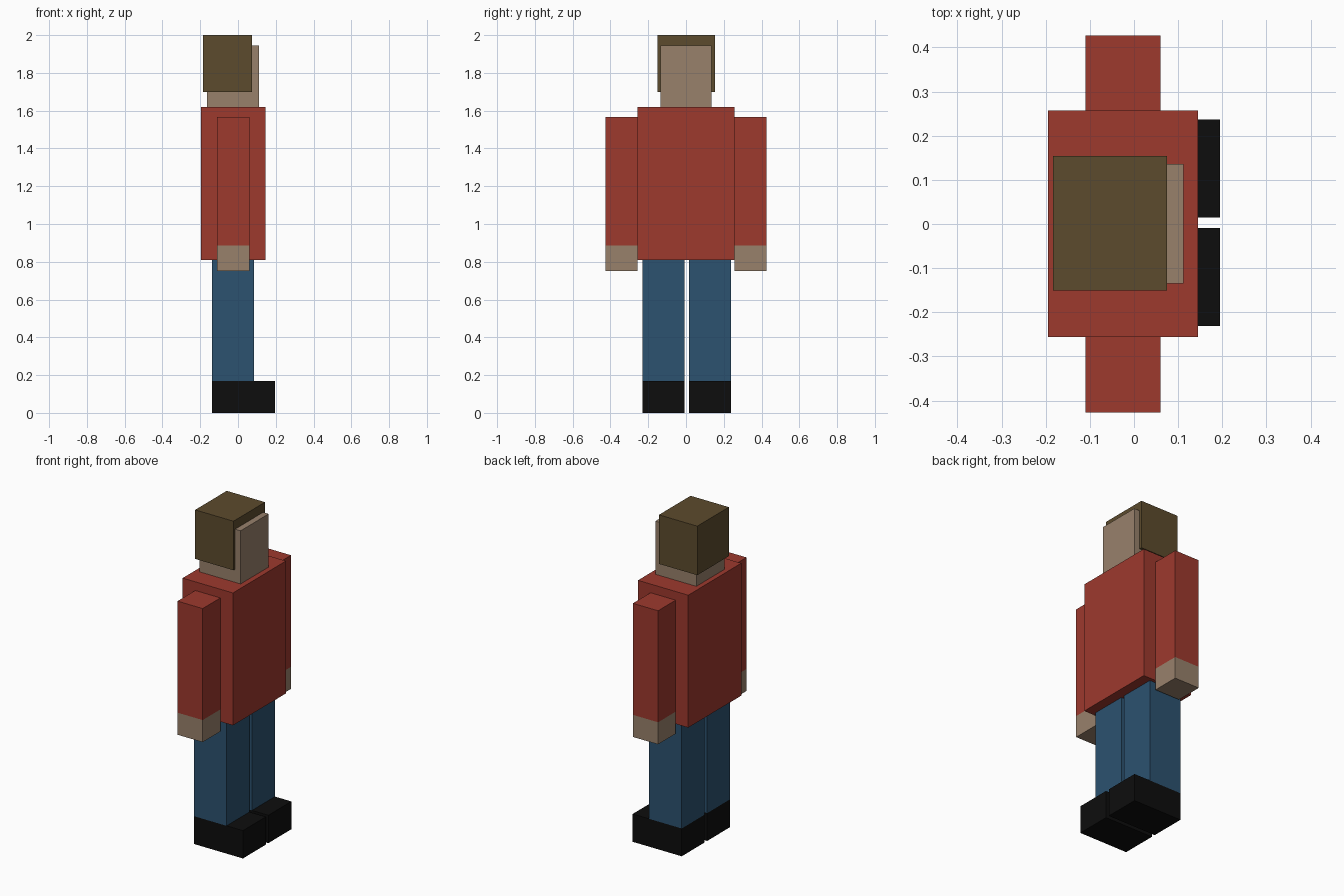
import bpy
import bmesh
from mathutils import Vector

old = bpy.data.objects.get("Cube")
if old:
    bpy.data.objects.remove(old, do_unlink=True)


def material(name, rgb):
    mat = bpy.data.materials.new(name)
    mat.use_nodes = True
    colour = (*rgb, 1.0)
    mat.diffuse_color = colour
    bsdf = mat.node_tree.nodes["Principled BSDF"]
    bsdf.inputs["Base Color"].default_value = colour
    bsdf.inputs["Roughness"].default_value = 0.9
    return mat


red = material("red jumper", (0.337, 0.041, 0.027))
skin = material("skin", (0.314, 0.220, 0.148))
brown = material("brown hair", (0.107, 0.070, 0.026))
blue = material("blue denim", (0.025, 0.084, 0.162))
black = material("black leather", (0.004, 0.004, 0.004))


def box(name, xs, ys, zs, mat):
    """Flat-sided block spanning the given ranges."""
    low, high = (Vector(p) for p in zip(xs, ys, zs))
    bm = bmesh.new()
    bmesh.ops.create_cube(bm, size=1)
    bmesh.ops.scale(bm, vec=high - low, verts=bm.verts)
    mesh = bpy.data.meshes.new(name)
    bm.to_mesh(mesh)
    bm.free()
    mesh.materials.append(mat)
    obj = bpy.data.objects.new(name, mesh)
    obj.location = (low + high) / 2
    bpy.context.collection.objects.link(obj)
    return obj


# Body and head, with the face towards +x
box("torso", (-0.195, 0.145), (-0.256, 0.257), (0.81, 1.62), red)
box("head", (-0.165, 0.112), (-0.135, 0.136), (1.62, 1.945), skin)
box("hair", (-0.184, 0.075), (-0.151, 0.154), (1.70, 2.0), brown)

# Limbs: the figure's left is towards +y
for side, arm_y, leg_y in (("left", (0.257, 0.427), (0.015, 0.237)),
                           ("right", (-0.427, -0.256), (-0.231, -0.009))):
    arm_x = (-0.11, 0.06)
    box(side + "_sleeve", arm_x, arm_y, (0.885, 1.567), red)
    box(side + "_hand", arm_x, arm_y, (0.75, 0.885), skin)
    box(side + "_trouser_leg", (-0.137, 0.084), leg_y, (0.17, 0.81), blue)
    box(side + "_shoe", (-0.137, 0.195), leg_y, (0.0, 0.17), black)
